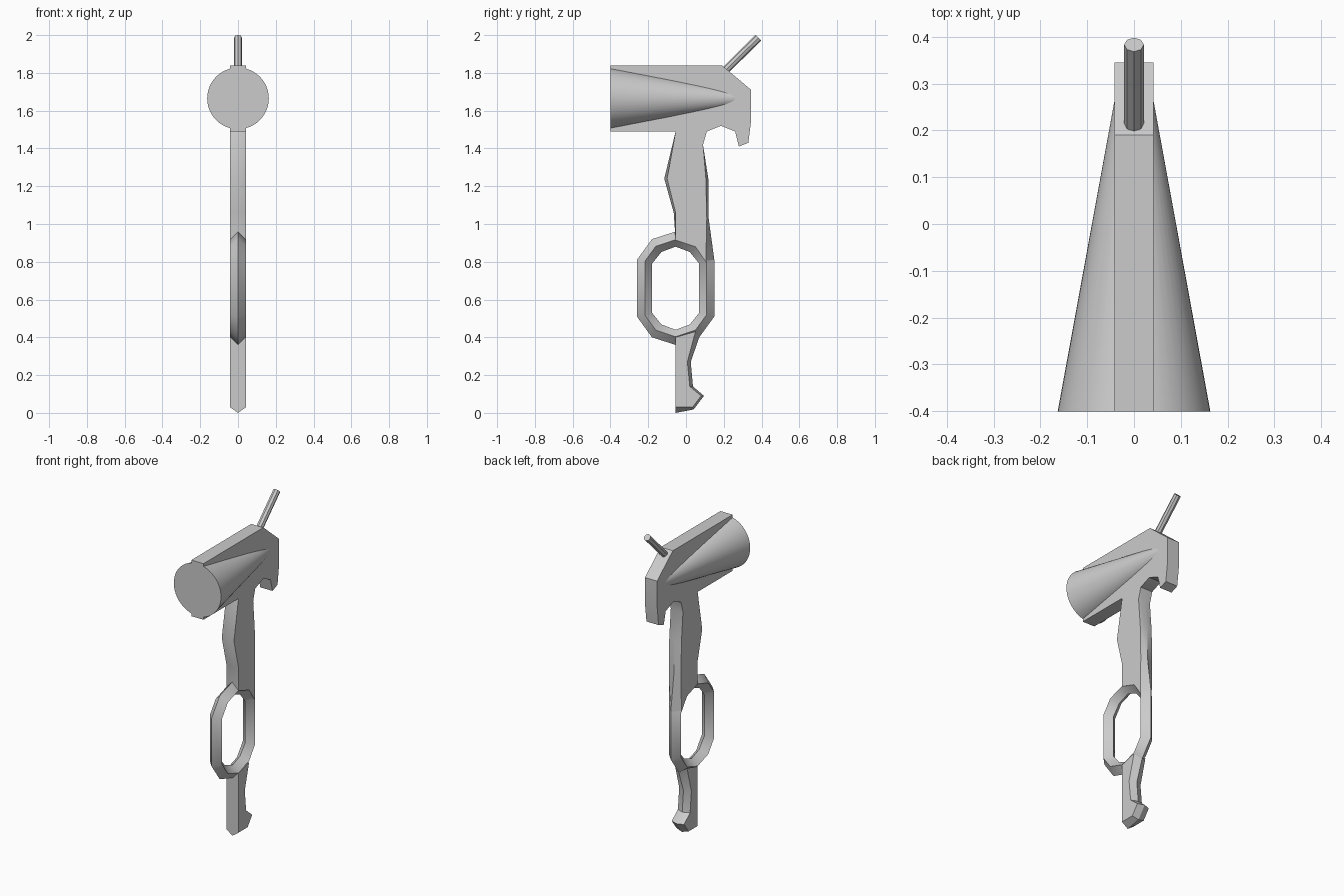
import bpy, bmesh
from math import radians
from mathutils import Vector

cube = bpy.data.objects.get("Cube")
if cube:
    bpy.data.objects.remove(cube, do_unlink=True)

HALF = 0.042  # half thickness of the plate parts

grey = bpy.data.materials.new("plain grey")
grey.use_nodes = True
COLOUR = (0.6, 0.6, 0.6, 1)
grey.diffuse_color = COLOUR
grey.node_tree.nodes["Principled BSDF"].inputs["Base Color"].default_value = COLOUR


def finish(bm, name):
    bmesh.ops.recalc_face_normals(bm, faces=bm.faces)
    mesh = bpy.data.meshes.new(name)
    bm.to_mesh(mesh)
    bm.free()
    obj = bpy.data.objects.new(name, mesh)
    bpy.context.collection.objects.link(obj)
    mesh.materials.append(grey)
    bpy.ops.object.select_all(action='DESELECT')
    obj.select_set(True)
    bpy.context.view_layer.objects.active = obj
    bpy.ops.object.shade_smooth_by_angle(angle=radians(30))
    return obj


def loop_verts(bm, points, x):
    return [bm.verts.new((x, y, z)) for y, z in points]


def bridge(bm, a, b):
    n = len(a)
    for i in range(n):
        j = (i + 1) % n
        bm.faces.new((a[i], a[j], b[j], b[i]))


def plate(name, side, ridge=None):
    """Flat-sided plate whose edge follows the ridge outline at mid thickness."""
    bm = bmesh.new()
    right = loop_verts(bm, side, -HALF)
    left = loop_verts(bm, side, HALF)
    if ridge:
        middle = loop_verts(bm, ridge, 0)
        bridge(bm, right, middle)
        bridge(bm, middle, left)
    else:
        bridge(bm, right, left)
    bm.faces.new(right)
    bm.faces.new(left)
    return finish(bm, name)


def rod(name, start, end, r1, r2, sides):
    start, end = Vector(start), Vector(end)
    axis = end - start
    bm = bmesh.new()
    bmesh.ops.create_cone(bm, cap_ends=True, segments=sides,
                          radius1=r1, radius2=r2, depth=axis.length)
    turn = axis.to_track_quat('Z', 'X').to_matrix()
    bmesh.ops.rotate(bm, verts=bm.verts, matrix=turn)
    bmesh.ops.translate(bm, verts=bm.verts, vec=(start + end) / 2)
    return finish(bm, name)


# Head plate with the hooked rear
plate("head_plate", [
    (-0.4, 1.49), (-0.4, 1.84), (0.19, 1.84), (0.345, 1.71), (0.345, 1.55),
    (0.33, 1.43), (0.28, 1.41), (0.26, 1.49), (0.185, 1.52), (0.11, 1.49)])

# Tapered barrel and slanted rod
rod("barrel_cone", (0, -0.4, 1.665), (0, 0.3, 1.665), 0.163, 0.035, 48)
rod("rear_rod", (0, 0.2, 1.805), (0, 0.383, 1.986), 0.021, 0.021, 8)

# Handle: paired side and ridge outlines
plate("handle", [
    (-0.055, 1.49), (-0.1, 1.24), (-0.055, 1.06), (-0.055, 0.915),
    (0.05, 0.88), (0.105, 0.8), (0.11, 1.03), (0.105, 1.24),
    (0.09, 1.42), (0.11, 1.49)], [
    (-0.055, 1.49), (-0.115, 1.24), (-0.065, 1.06), (-0.055, 0.93),
    (0.05, 0.88), (0.15, 0.81), (0.12, 1.03), (0.118, 1.24),
    (0.09, 1.42), (0.11, 1.49)])

# Lower grip with its heel
plate("lower_grip", [
    (-0.055, 0.4), (0.05, 0.43), (0.007, 0.27), (0.02, 0.14),
    (0.08, 0.09), (0.035, 0.03), (-0.055, 0.03)], [
    (-0.055, 0.4), (0.07, 0.4), (0.025, 0.27), (0.037, 0.14),
    (0.095, 0.09), (0.04, 0.018), (-0.055, 0)])


# Finger ring: long ten-sided loop with a diamond section
def ring_outline(a, b, top):
    upper = [a, b, (0, top), (-b[0], b[1]), (-a[0], a[1])]
    points = upper + [(-y, -z) for y, z in upper]
    return [(y - 0.055, z + 0.66) for y, z in points]


outer = ring_outline((0.205, 0.15), (0.125, 0.26), 0.3)
middle = ring_outline((0.163, 0.142), (0.105, 0.222), 0.257)
inner = ring_outline((0.125, 0.13), (0.075, 0.192), 0.22)
bm = bmesh.new()
loops = [loop_verts(bm, pts, x) for pts, x in
         ((outer, 0), (middle, HALF), (inner, 0), (middle, -HALF))]
for i in range(4):
    bridge(bm, loops[i], loops[(i + 1) % 4])
finish(bm, "finger_ring")
